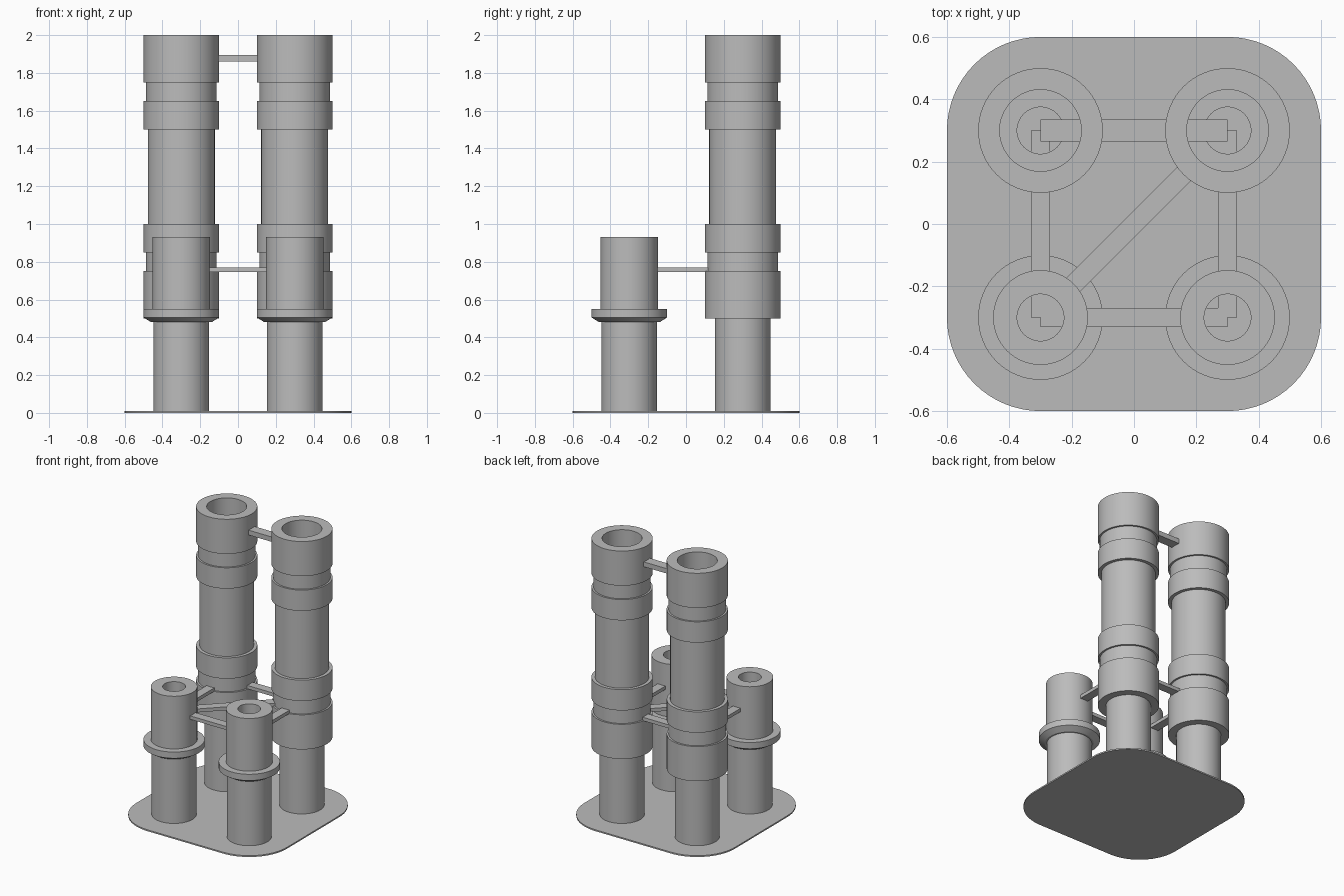
import bpy, bmesh, math
from mathutils import Vector

cube = bpy.data.objects.get("Cube")
if cube:
    bpy.data.objects.remove(cube, do_unlink=True)

GREY = (0.5, 0.5, 0.5, 1)
mat = bpy.data.materials.new("plain grey")
mat.use_nodes = True
mat.diffuse_color = GREY
mat.node_tree.nodes["Principled BSDF"].inputs["Base Color"].default_value = GREY

SPREAD = 0.3    # column offset from the centre
PLATE = 0.01    # base plate thickness


def finish(bm, name, smooth=True):
    bmesh.ops.recalc_face_normals(bm, faces=bm.faces)
    mesh = bpy.data.meshes.new(name)
    bm.to_mesh(mesh)
    bm.free()
    mesh.materials.append(mat)
    obj = bpy.data.objects.new(name, mesh)
    bpy.context.collection.objects.link(obj)
    if smooth:
        bpy.ops.object.select_all(action='DESELECT')
        obj.select_set(True)
        bpy.context.view_layer.objects.active = obj
        bpy.ops.object.shade_smooth_by_angle(angle=math.radians(20))
    return obj


def lathe(name, profile, x, y, sides=64):
    """Revolve a closed (radius, height) profile around a vertical axis."""
    bm = bmesh.new()
    rings = []
    for i in range(sides):
        a = math.tau * i / sides
        rings.append([bm.verts.new((x + r * math.cos(a), y + r * math.sin(a), z))
                      for r, z in profile])
    n = len(profile)
    for i in range(sides):
        a, b = rings[i], rings[(i + 1) % sides]
        for j in range(n):
            k = (j + 1) % n
            bm.faces.new((a[j], b[j], b[k], a[k]))
    return finish(bm, name)


def strut(name, start, end, width, bottom, top):
    """Flat bar running between two column axes."""
    p, q = Vector(start), Vector(end)
    side = (q - p).normalized().orthogonal() * (width / 2)
    bm = bmesh.new()
    face = bm.faces.new([bm.verts.new((*c, bottom))
                         for c in (p - side, q - side, q + side, p + side)])
    up = bmesh.ops.extrude_face_region(bm, geom=[face])["geom"]
    for v in up:
        if isinstance(v, bmesh.types.BMVert):
            v.co.z = top
    return finish(bm, name, smooth=False)


# Base plate with rounded corners
bm = bmesh.new()
outline = []
for corner, (sx, sy) in enumerate([(1, 1), (-1, 1), (-1, -1), (1, -1)]):
    for step in range(17):
        a = (corner + step / 16) * math.pi / 2
        outline.append(bm.verts.new((SPREAD * (sx + math.cos(a)),
                                     SPREAD * (sy + math.sin(a)), 0)))
plate = bm.faces.new(outline)
for v in bmesh.ops.extrude_face_region(bm, geom=[plate])["geom"]:
    if isinstance(v, bmesh.types.BMVert):
        v.co.z = PLATE
finish(bm, "base_plate")

# Tall columns: stem, coupling, pipe, coupling, with a stepped bore
tall = [(0.147, PLATE), (0.147, 0.5), (0.2, 0.5), (0.2, 0.75),
        (0.187, 0.75), (0.187, 0.85), (0.2, 0.85), (0.2, 1.0),
        (0.177, 1.0), (0.177, 1.5), (0.2, 1.5), (0.2, 1.65),
        (0.187, 1.65), (0.187, 1.75), (0.2, 1.75), (0.2, 2.0),
        (0.131, 2.0), (0.131, 0.93), (0.075, 0.93), (0.075, PLATE)]
# Short columns: stem, chamfered flange, upper pipe
short = [(0.147, PLATE), (0.147, 0.48), (0.16, 0.48), (0.2, 0.505),
         (0.2, 0.55), (0.152, 0.55), (0.152, 0.93), (0.075, 0.93),
         (0.075, PLATE)]
for sx, label in ((1, "left"), (-1, "right")):
    lathe(f"tall_column_{label}", tall, sx * SPREAD, SPREAD)
    lathe(f"short_column_{label}", short, sx * SPREAD, -SPREAD)

# Lower struts around the square and across one diagonal
fl, fr = (SPREAD, -SPREAD), (-SPREAD, -SPREAD)
bl, br = (SPREAD, SPREAD), (-SPREAD, SPREAD)
for name, a, b in (("front", fr, fl), ("back", br, bl), ("left", fl, bl),
                   ("right", fr, br), ("diagonal", fr, bl)):
    strut(f"lower_strut_{name}", a, b, 0.062, 0.745, 0.77)

# Upper strut between the tall columns
strut("upper_strut", br, bl, 0.07, 1.86, 1.895)
